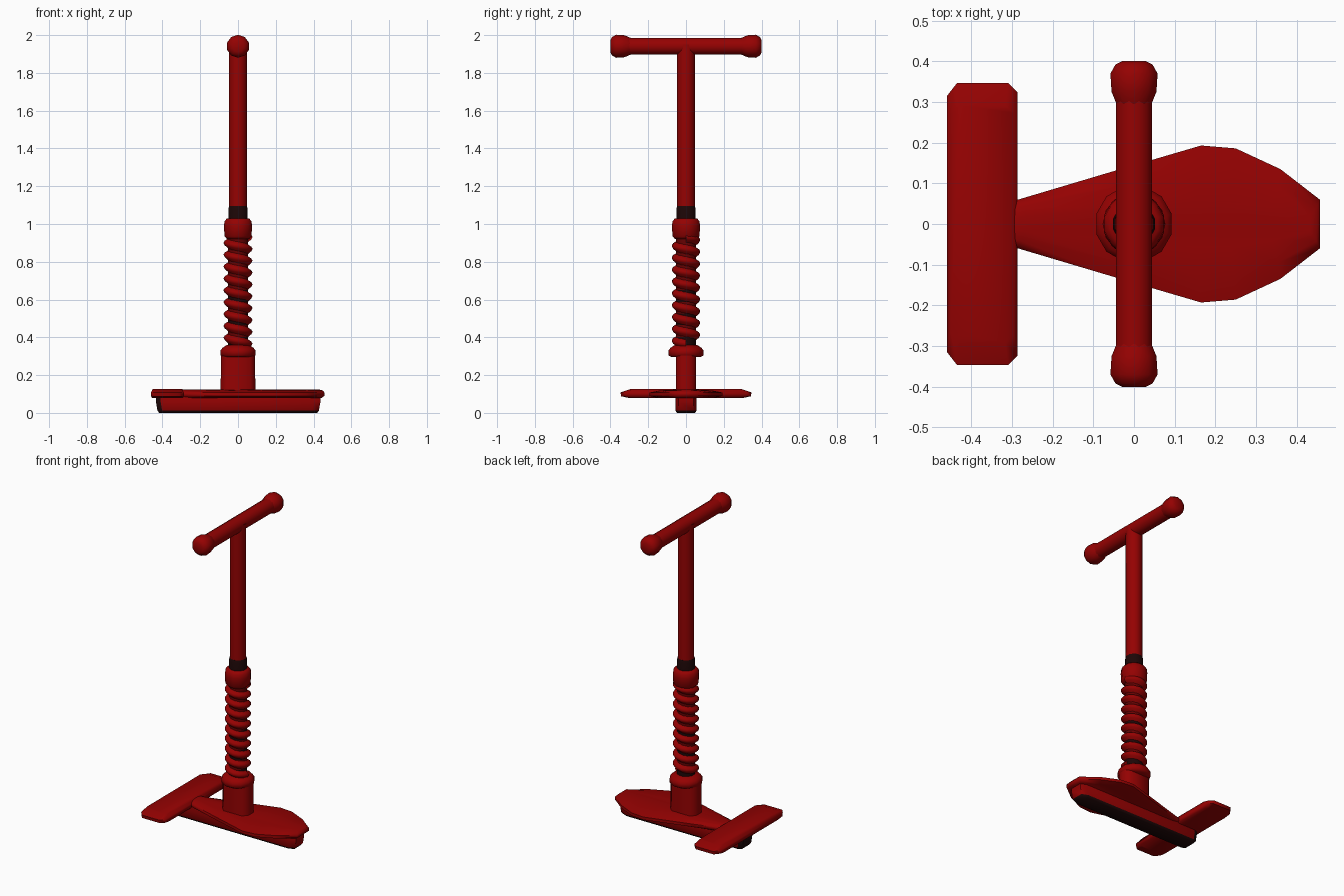
import bpy, bmesh, math
from mathutils import Matrix

cube = bpy.data.objects.get("Cube")
if cube:
    bpy.data.objects.remove(cube)


def material(name, rgb):
    m = bpy.data.materials.new(name)
    m.use_nodes = True
    m.diffuse_color = (*rgb, 1)
    m.node_tree.nodes["Principled BSDF"].inputs["Base Color"].default_value = (*rgb, 1)
    return m


RED = material("deep red", (0.3, 0.0005, 0.0005))
SHADE = material("dull red", (0.13, 0.0005, 0.0005))
DARK = material("near black", (0.012, 0.002, 0.002))


def loft(name, rings, mat=RED, matrix=None, angle=60):
    """Skin a list of equal-length point rings and cap both ends."""
    bm = bmesh.new()
    loops = [[bm.verts.new(p) for p in ring] for ring in rings]
    n = len(loops[0])
    for a, b in zip(loops, loops[1:]):
        for i in range(n):
            j = (i + 1) % n
            bm.faces.new((a[i], a[j], b[j], b[i]))
    bm.faces.new(loops[0][::-1])
    bm.faces.new(loops[-1])
    if matrix:
        bm.transform(matrix)
    bmesh.ops.recalc_face_normals(bm, faces=bm.faces)
    me = bpy.data.meshes.new(name)
    bm.to_mesh(me)
    bm.free()
    me.materials.append(mat)
    ob = bpy.data.objects.new(name, me)
    bpy.context.collection.objects.link(ob)
    bpy.ops.object.select_all(action='DESELECT')
    ob.select_set(True)
    bpy.context.view_layer.objects.active = ob
    bpy.ops.object.shade_smooth_by_angle(angle=math.radians(angle))
    return ob


def recolour(ob, mat, rule):
    """Give a second colour to the faces that meet a rule."""
    ob.data.materials.append(mat)
    for face in ob.data.polygons:
        if rule(face):
            face.material_index = 1


def lathe(name, profile, mat=RED, sides=12, matrix=None):
    """Turn (radius, height) pairs about z."""
    turn = [math.tau * (i + 0.5) / sides for i in range(sides)]
    rings = [[(r * math.cos(t), r * math.sin(t), z) for t in turn] for r, z in profile]
    return loft(name, rings, mat, matrix)


def slab(name, outline, levels, centre=0):
    """Stack an outline at (x scale, y scale, z) levels."""
    rings = [[(centre + (x - centre) * sx, y * sy, z) for x, y in outline]
             for sx, sy, z in levels]
    return loft(name, rings)


def mirrored(half):
    return half + [(x, -y) for x, y in reversed(half)]


# Base: leaf-shaped deck, cross foot plate and keel
deck = mirrored([(-0.34, 0.045), (-0.285, 0.06), (-0.05, 0.13), (0.165, 0.193),
                 (0.25, 0.186), (0.36, 0.135), (0.457, 0.06)])
slab("deck", deck, [(0.96, 0.75, 0.078), (1, 1, 0.09), (1, 1, 0.108),
                    (0.98, 0.7, 0.119), (0.94, 0.3, 0.123)], 0.05)
plate = mirrored([(-0.46, 0.315), (-0.435, 0.347), (-0.31, 0.347), (-0.287, 0.325)])
slab("foot_plate", plate, [(0.94, 0.86, 0.078), (1, 0.99, 0.088), (1, 1, 0.108),
                           (0.9, 0.84, 0.127)], -0.373)
keel = mirrored([(-0.435, 0.045), (-0.41, 0.056), (0.4, 0.056), (0.437, 0.04)])
keel = slab("keel", keel, [(0.96, 0.85, 0), (0.98, 1, 0.012), (1, 1, 0.062),
                           (1, 0.95, 0.09)])
recolour(keel, DARK, lambda f: f.normal.z < -0.5 or f.center.x < -0.415)

# Rounded upright post on the deck
post = mirrored([(-0.092, 0.025), (-0.065, 0.054), (0.065, 0.054), (0.092, 0.025)])
slab("post", post, [(1, 1, 0.1), (0.98, 1, 0.32)])
lathe("post_ring", [(0.08, 0.295), (0.096, 0.305), (0.096, 0.33), (0.085, 0.345),
                    (0.06, 0.36)])

# Inner rod, dark in bands on its lower half, and pointed spring coil
rod = lathe("inner_rod", [(0.054, 0.34 + 0.062 * i) for i in range(11)], SHADE)
recolour(rod, DARK, lambda f: f.center.z < 0.72 and int((f.center.z - 0.34) / 0.062) % 2 == 0)
SECTION = [(0.048, -0.03), (0.07, -0.012), (0.077, 0.002), (0.07, 0.013), (0.048, 0.026)]
STEPS, TURNS = 14, 9
coil = []
for i in range(STEPS * TURNS + 1):
    t = -math.tau * i / STEPS
    z = 0.365 + 0.565 * i / (STEPS * TURNS)
    coil.append([(r * math.cos(t), r * math.sin(t), z + dz) for r, dz in SECTION])
loft("spring", coil)

# Spring cap, dark collar and upper shaft
lathe("spring_cap", [(0.06, 0.92), (0.074, 0.935), (0.077, 0.99), (0.074, 1.015),
                     (0.06, 1.03)])
lathe("collar", [(0.053, 1.01), (0.053, 1.08), (0.049, 1.095)], DARK)
lathe("shaft", [(0.048, 1.07), (0.048, 1.95)])

# Handlebar with bulbous grips
along_y = Matrix.Translation((0, 0, 1.941)) @ Matrix.Rotation(math.radians(-90), 4, 'X')
lathe("handlebar", [(0.046, -0.34), (0.046, 0.34)], matrix=along_y)
for side, name in ((1, "back_grip"), (-1, "front_grip")):
    lathe(name, [(0.045, side * 0.295), (0.058, side * 0.325), (0.061, side * 0.37),
                 (0.048, side * 0.392), (0.03, side * 0.401)], sides=10, matrix=along_y)
